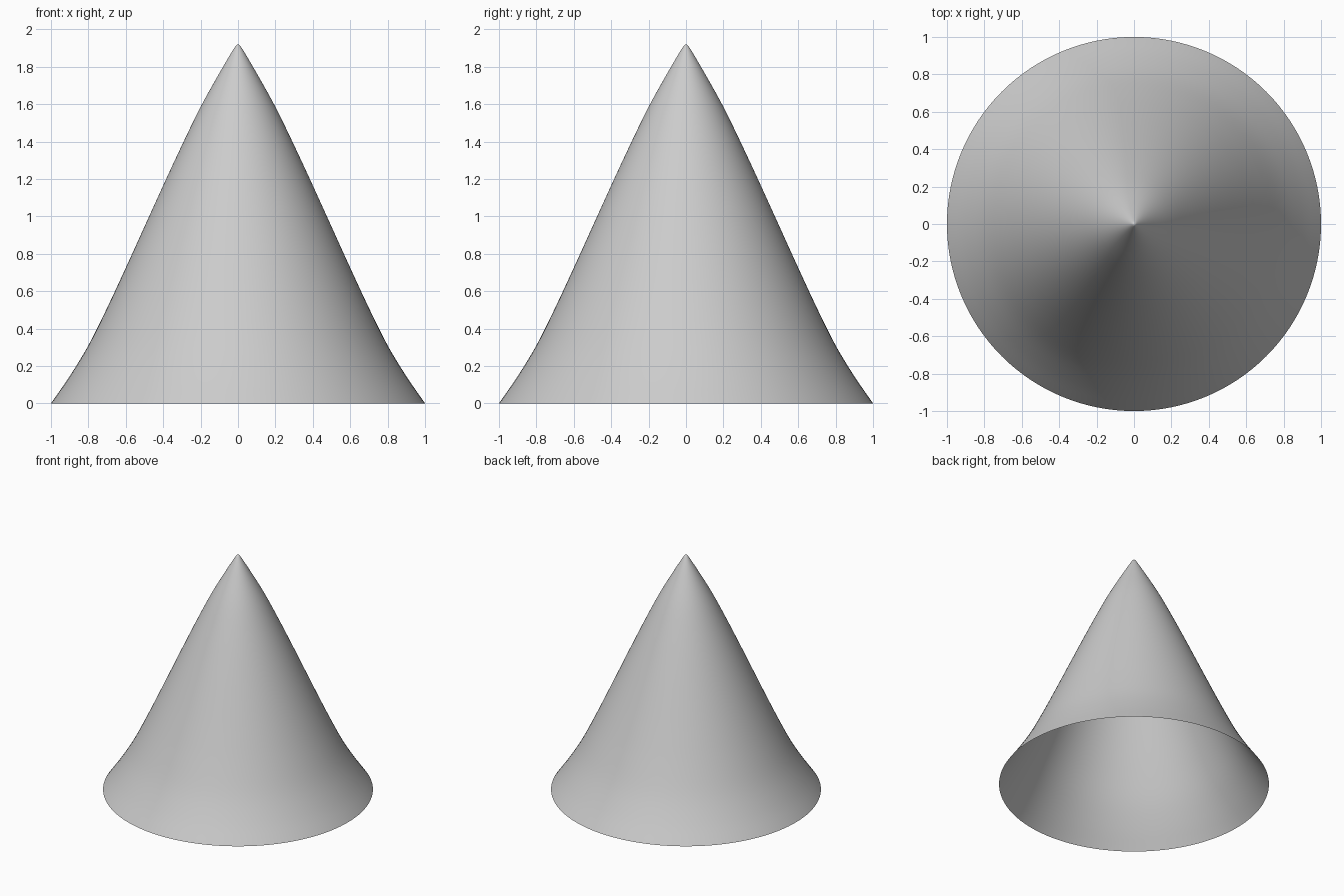
import bpy, bmesh
from math import tau
from mathutils import Vector

if "Cube" in bpy.data.objects:
    bpy.data.objects.remove(bpy.data.objects["Cube"])

# Flared cone outline (radius, height), from rim to tip
outline = [(1, 0), (.9, .145), (.8, .31), (.7, .51), (.6, .725), (.5, .945),
           (.4, 1.165), (.3, 1.38), (.2, 1.585), (.1, 1.765), (.02, 1.9), (0, 1.92)]


def smooth_path(points, steps=4):
    """Catmull-Rom curve through the points."""
    p = [Vector((x, 0, z)) for x, z in points]
    p = [2 * p[0] - p[1]] + p + [2 * p[-1] - p[-2]]
    path = []
    for a, b, c, d in zip(p, p[1:], p[2:], p[3:]):
        for i in range(steps):
            t = i / steps
            path.append(0.5 * (2 * b + (c - a) * t + (2 * a - 5 * b + 4 * c - d) * t * t
                               + (3 * b - a - 3 * c + d) * t ** 3))
    return path + [p[-2]]


# Open-bottomed shell: spin the outline around z
bm = bmesh.new()
verts = [bm.verts.new(co) for co in smooth_path(outline)]
edges = [bm.edges.new(pair) for pair in zip(verts, verts[1:])]
bmesh.ops.spin(bm, geom=verts + edges, cent=(0, 0, 0), axis=(0, 0, 1),
               angle=tau, steps=128, use_duplicate=False)
bmesh.ops.remove_doubles(bm, verts=bm.verts, dist=1e-4)
bmesh.ops.recalc_face_normals(bm, faces=bm.faces)
# Normals should face outward
bm.normal_update()
f = max(bm.faces, key=lambda f: f.calc_center_median().x)
if f.normal.x < 0:
    bmesh.ops.reverse_faces(bm, faces=bm.faces)
for f in bm.faces:
    f.smooth = True

mesh = bpy.data.meshes.new("cone_shell")
bm.to_mesh(mesh)
bm.free()
bpy.context.collection.objects.link(bpy.data.objects.new("cone_shell", mesh))
